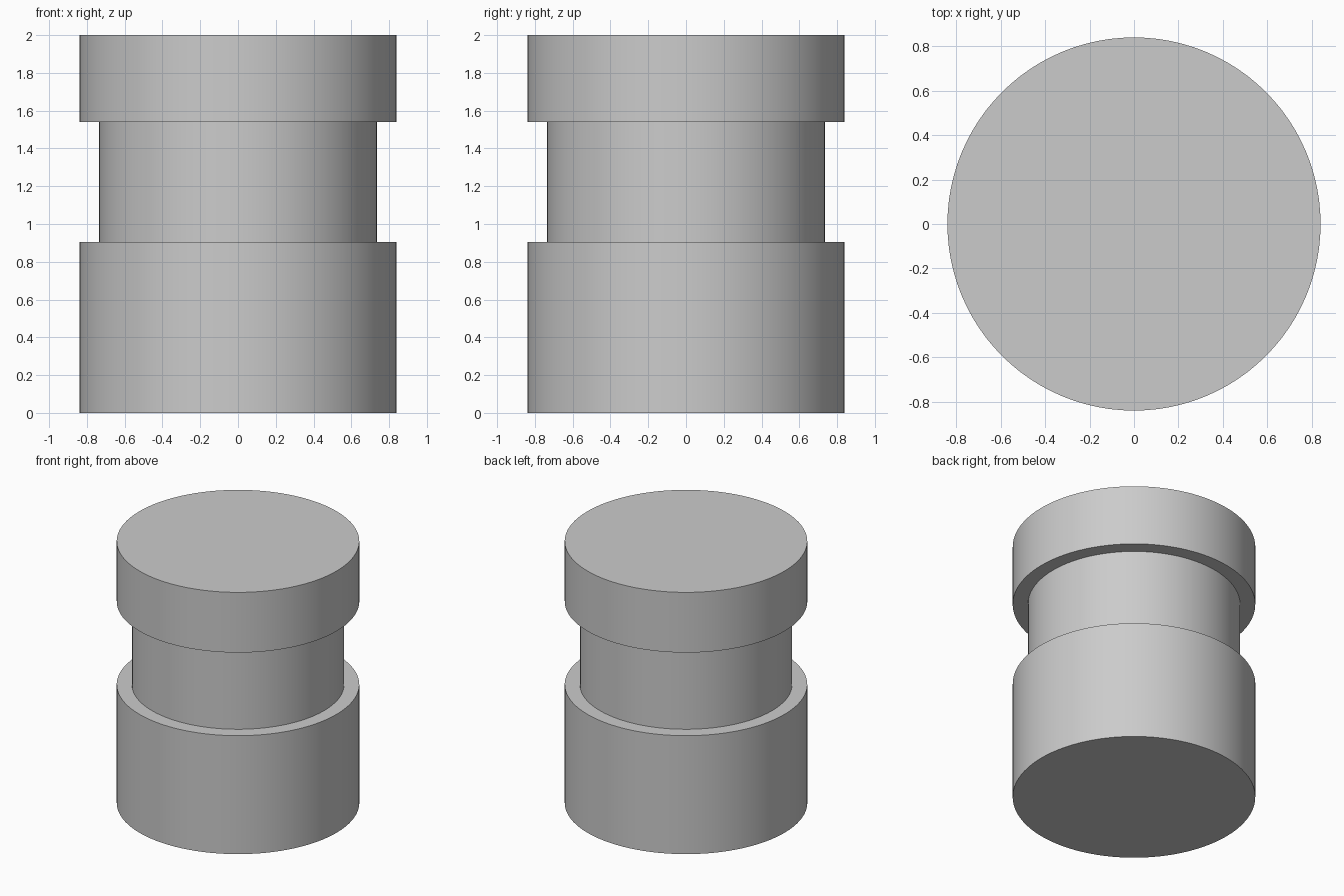
import bpy
import bmesh
import math

cube = bpy.data.objects.get("Cube")
if cube:
    bpy.data.objects.remove(cube, do_unlink=True)

SEGMENTS = 96
OUTER, NECK = 0.84, 0.735

grey = bpy.data.materials.new("plain grey")
grey.use_nodes = True
colour = (0.6, 0.6, 0.6, 1)
grey.diffuse_color = colour
grey.node_tree.nodes["Principled BSDF"].inputs["Base Color"].default_value = colour


def lathe(name, profile):
    """Spin a (radius, height) profile around z into a closed solid."""
    bm = bmesh.new()
    verts = [bm.verts.new((r, 0, z)) for r, z in profile]
    edges = [bm.edges.new(pair) for pair in zip(verts, verts[1:])]
    bmesh.ops.spin(bm, geom=verts + edges, axis=(0, 0, 1), cent=(0, 0, 0),
                   steps=SEGMENTS, angle=math.tau, use_duplicate=False)
    bmesh.ops.remove_doubles(bm, verts=bm.verts, dist=0.0001)
    # Cap both ends
    rims = [e for e in bm.edges if e.is_boundary]
    bmesh.ops.holes_fill(bm, edges=rims, sides=0)
    bmesh.ops.recalc_face_normals(bm, faces=bm.faces)
    mesh = bpy.data.meshes.new(name)
    bm.to_mesh(mesh)
    bm.free()
    mesh.materials.append(grey)
    obj = bpy.data.objects.new(name, mesh)
    bpy.context.collection.objects.link(obj)
    bpy.ops.object.select_all(action="DESELECT")
    obj.select_set(True)
    bpy.context.view_layer.objects.active = obj
    bpy.ops.object.shade_smooth_by_angle(angle=math.radians(30))
    return obj


# Wide base, recessed neck and wide head in one turned solid
lathe("grooved_cylinder", [
    (OUTER, 0), (OUTER, 0.905), (NECK, 0.905),
    (NECK, 1.54), (OUTER, 1.54), (OUTER, 2),
])
